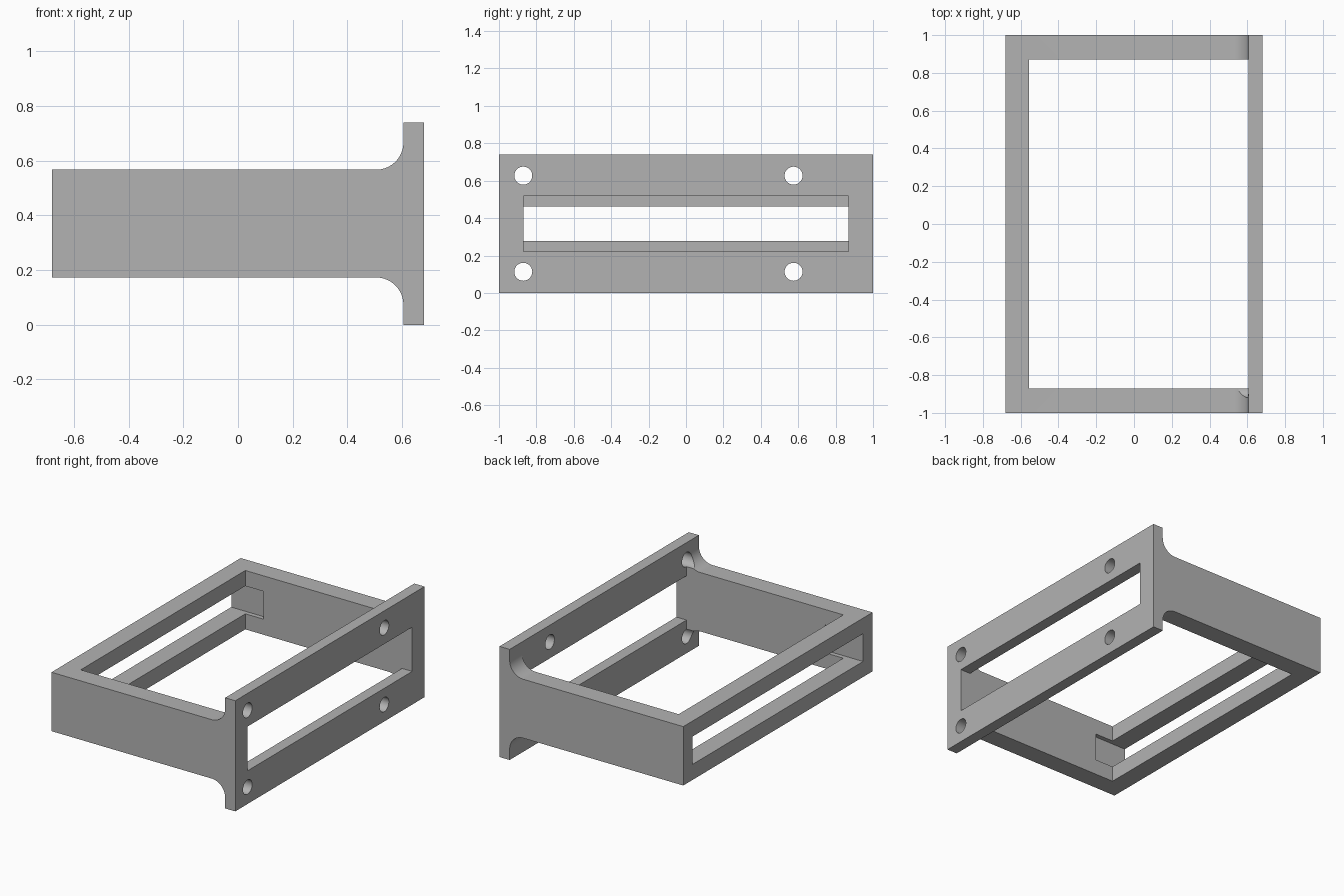
import bpy
import bmesh
from math import sin, cos, pi, radians
from mathutils import Matrix

if "Cube" in bpy.data.objects:
    bpy.data.objects.remove(bpy.data.objects["Cube"], do_unlink=True)

MID = 0.37             # height of the horizontal symmetry plane
BACK, FACE = -0.68, 0.68
PLATE = 0.605          # inner side of the flange plate
WALL = 0.197           # half height of the frame walls
FILLET = 0.1

grey = bpy.data.materials.new("plain_grey")
grey.use_nodes = True
grey.diffuse_color = (0.45, 0.45, 0.45, 1)
grey.node_tree.nodes["Principled BSDF"].inputs["Base Color"].default_value = (0.45, 0.45, 0.45, 1)


def make_object(name, bm):
    bmesh.ops.recalc_face_normals(bm, faces=bm.faces)
    mesh = bpy.data.meshes.new(name)
    bm.to_mesh(mesh)
    bm.free()
    mesh.materials.append(grey)
    obj = bpy.data.objects.new(name, mesh)
    bpy.context.collection.objects.link(obj)
    return obj


def box(name, x0, x1, half_y, half_z):
    bm = bmesh.new()
    bmesh.ops.create_cube(bm, size=1, matrix=Matrix.Translation(((x0 + x1) / 2, 0, MID))
                          @ Matrix.Diagonal((x1 - x0, 2 * half_y, 2 * half_z, 1)))
    return make_object(name, bm)


def bolt_hole(y, z):
    bm = bmesh.new()
    bmesh.ops.create_cone(bm, cap_ends=True, segments=48, radius1=0.048, radius2=0.048, depth=0.3,
                          matrix=Matrix.Translation((0.64, y, z)) @ Matrix.Rotation(pi / 2, 4, 'Y'))
    return make_object("bolt_hole_cutter", bm)


# Side outline: wall flaring through fillets into the flange plate
arc = [(PLATE - FILLET + FILLET * sin(a), WALL + FILLET - FILLET * cos(a))
       for a in (i * pi / 32 for i in range(17))]
upper = [(BACK, WALL)] + arc + [(PLATE, MID), (FACE, MID)]
outline = upper + [(x, -z) for x, z in reversed(upper)]

bm = bmesh.new()
face = bm.faces.new([bm.verts.new((x, -1, MID + z)) for x, z in outline])
sweep = bmesh.ops.extrude_face_region(bm, geom=[face])
bmesh.ops.translate(bm, vec=(0, 2, 0),
                    verts=[v for v in sweep["geom"] if isinstance(v, bmesh.types.BMVert)])
frame = make_object("bracket_frame", bm)

# Openings: middle, flange slot, rear slot with side pockets, bolt holes
cutters = [box("middle_cutter", -0.555, PLATE, 0.87, 1),
           box("flange_slot_cutter", 0.58, 0.8, 0.87, 0.148),
           box("rear_slot_cutter", -0.8, -0.42, 0.9, 0.093)]
cutters += [bolt_hole(y, MID + s * 0.257) for y in (-0.87, 0.575) for s in (-1, 1)]

bpy.ops.object.select_all(action='DESELECT')
bpy.context.view_layer.objects.active = frame
frame.select_set(True)
for cutter in cutters:
    cutter.hide_render = True
    mod = frame.modifiers.new(cutter.name, 'BOOLEAN')
    mod.operation = 'DIFFERENCE'
    mod.solver = 'EXACT'
    mod.object = cutter
    bpy.ops.object.modifier_apply(modifier=mod.name)
    bpy.data.objects.remove(cutter, do_unlink=True)

bpy.ops.object.shade_smooth_by_angle(angle=radians(30))
